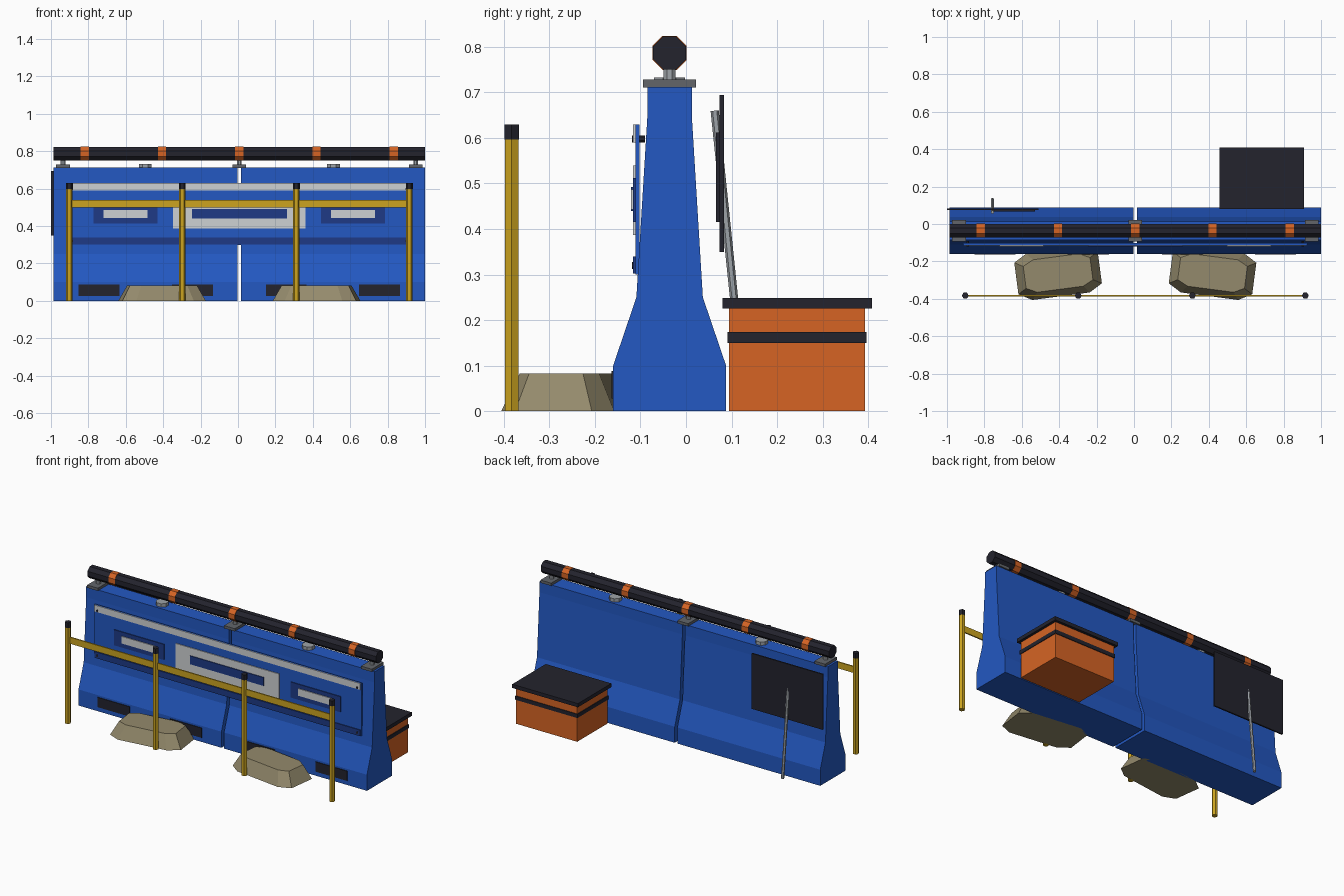
import bpy, bmesh, math
from mathutils import Vector, Matrix

if "Cube" in bpy.data.objects:
    bpy.data.objects.remove(bpy.data.objects["Cube"])

X0 = 0.007      # centre line of the barrier pair
YC = -0.036     # middle of the barrier in depth


def mat(name, r, g, b):
    m = bpy.data.materials.new(name)
    m.diffuse_color = [(c / 255 / 12.92 if c < 11 else ((c / 255 + 0.055) / 1.055) ** 2.4)
                       for c in (r, g, b)] + [1]
    m.use_nodes = True
    m.node_tree.nodes["Principled BSDF"].inputs["Base Color"].default_value = m.diffuse_color
    return m


BLUE = mat("barrier_blue", 35, 88, 194)
NAVY = mat("navy", 30, 58, 134)
WHITE = mat("off_white", 206, 209, 212)
BLACK = mat("charcoal", 35, 35, 45)
ORANGE = mat("orange", 214, 100, 36)
YELLOW = mat("ochre_yellow", 204, 164, 32)
SAND = mat("sand", 148, 138, 108)
GREY = mat("dark_grey", 98, 101, 106)
STEEL = mat("light_steel", 158, 163, 168)


def finish(bm, name, material):
    bmesh.ops.recalc_face_normals(bm, faces=bm.faces)
    me = bpy.data.meshes.new(name)
    bm.to_mesh(me)
    bm.free()
    me.materials.append(material)
    ob = bpy.data.objects.new(name, me)
    bpy.context.collection.objects.link(ob)
    return ob


def box(name, x, y, z, material):
    """Box from (min, max) pairs."""
    bm = bmesh.new()
    bmesh.ops.create_cube(bm, size=1)
    for v in bm.verts:
        v.co = [lo + (c + 0.5) * (hi - lo) for c, (lo, hi) in zip(v.co, (x, y, z))]
    return finish(bm, name, material)


def rod(name, a, b, r, sides, material, turn=0.0):
    """Prism with the given number of sides between two points."""
    a, b = Vector(a), Vector(b)
    d = b - a
    bm = bmesh.new()
    m = (Matrix.Translation((a + b) / 2) @ d.to_track_quat('Z', 'Y').to_matrix().to_4x4()
         @ Matrix.Rotation(turn, 4, 'Z'))
    bmesh.ops.create_cone(bm, cap_ends=True, segments=sides, radius1=r, radius2=r,
                          depth=d.length, matrix=m)
    return finish(bm, name, material)


def loft(name, rings, material):
    """Join two matching outlines and cap both ends."""
    bm = bmesh.new()
    a, b = [[bm.verts.new(p) for p in ring] for ring in rings]
    bm.faces.new(a)
    bm.faces.new(b)
    n = len(a)
    for i in range(n):
        bm.faces.new((a[i], a[(i + 1) % n], b[(i + 1) % n], b[i]))
    return finish(bm, name, material)


# Two barrier blocks with a narrow gap
half = [(0.124, 0), (0.124, 0.10), (0.073, 0.25), (0.049, 0.645), (0.049, 0.712)]
profile = [(YC - w, z) for w, z in half] + [(YC + w, z) for w, z in reversed(half)]
for side, x1, x2 in (("left", -0.993, -0.009), ("right", 0.009, 0.993)):
    loft(side + "_barrier", [[(X0 + x, y, z) for y, z in profile] for x in (x1, x2)], BLUE)

# Front sign panel with strips and plates
box("sign_panel", (X0 - 0.92, X0 + 0.92), (-0.111, -0.102), (0.30, 0.63), BLUE)
box("sign_top_strip", (X0 - 0.915, X0 + 0.915), (-0.116, -0.111), (0.59, 0.63), WHITE)
box("sign_bottom_strip", (X0 - 0.915, X0 + 0.915), (-0.116, -0.111), (0.302, 0.34), NAVY)
box("centre_plate", (X0 - 0.355, X0 + 0.355), (-0.116, -0.111), (0.387, 0.54), WHITE)
box("centre_plate_bar", (X0 - 0.254, X0 + 0.254), (-0.121, -0.116), (0.44, 0.492), NAVY)
for s, side in ((-1, "left"), (1, "right")):
    def span(a, b):
        return tuple(sorted((X0 + s * a, X0 + s * b)))
    box(side + "_plate", span(0.437, 0.78), (-0.116, -0.111), (0.415, 0.512), NAVY)
    box(side + "_plate_bar", span(0.49, 0.726), (-0.121, -0.116), (0.443, 0.487), WHITE)
    for z in (0.32, 0.598):
        rod(side + "_sign_bolt", (X0 + s * 0.895, -0.119, z), (X0 + s * 0.895, -0.09, z),
            0.008, 6, BLACK)
    # Forklift slots at the foot
    for a, b in ((0.142, 0.36), (0.64, 0.86)):
        box(side + "_foot_slot", span(a, b), (-0.164, -0.158), (0.027, 0.088), BLACK)
    # Lifting caps on top
    rod(side + "_lifting_cap", (X0 + s * 0.503, YC, 0.71), (X0 + s * 0.503, YC, 0.733),
        0.037, 8, STEEL, math.pi / 8)

    # Sandbags: tapered eight-sided blocks, turned a little
    outline = [(0.225, 0.085), (0.155, 0.125), (-0.155, 0.125), (-0.225, 0.085),
               (-0.225, -0.085), (-0.155, -0.125), (0.155, -0.125), (0.225, -0.085)]
    turn = Matrix.Rotation(-s * math.radians(7.5), 3, 'Z')
    mid = Vector((X0 + s * 0.413, -0.262, 0))
    loft(side + "_sandbag", [[mid + turn @ Vector((x * kx, y * ky, z)) for x, y in outline]
                             for kx, ky, z in ((1, 1, 0), (0.8, 0.7, 0.083))], SAND)

# Padded top rail, its bands and mounts
rod("top_rail", (X0 - 0.993, YC, 0.787), (X0 + 0.993, YC, 0.787), 0.039, 8, BLACK, math.pi / 8)
for i in range(-2, 3):
    x = X0 + i * 0.413
    rod("rail_band", (x - 0.022, YC, 0.787), (x + 0.022, YC, 0.787), 0.0405, 8, ORANGE, math.pi / 8)
for i in (-1, 0, 1):
    x = X0 + i * 0.943
    box("rail_mount_plate", (x - 0.037, x + 0.037), (YC - 0.058, YC + 0.058), (0.711, 0.728), GREY)
    rod("rail_mount_post", (x, YC, 0.725), (x, YC, 0.765), 0.014, 8, STEEL, math.pi / 8)

# Yellow fence in front
for d in (-0.909, -0.305, 0.305, 0.909):
    x = X0 + d
    post = rod("fence_post", (x, -0.383, 0), (x, -0.383, 0.597), 0.0175, 6, YELLOW)
    cap = rod("fence_post_cap", (x, -0.383, 0.597), (x, -0.383, 0.63), 0.0185, 6, BLACK)
    for ob in (post, cap):     # put a corner of the hexagon on each side
        xs = [v.co.x for v in ob.data.vertices]
        ys = [v.co.y for v in ob.data.vertices]
        if max(xs) - min(xs) < max(ys) - min(ys):
            c = Vector((x, -0.383, 0))
            ob.data.transform(Matrix.Translation(c) @ Matrix.Rotation(math.pi / 6, 4, 'Z')
                              @ Matrix.Translation(-c))
box("fence_rail", (X0 - 0.909, X0 + 0.909), (-0.387, -0.379), (0.498, 0.538), YELLOW)

# Storage chest behind
box("chest_body", (0.474, 0.894), (0.095, 0.393), (0, 0.226), ORANGE)
box("chest_belt", (0.470, 0.898), (0.091, 0.397), (0.15, 0.174), BLACK)
box("chest_lid", (0.458, 0.91), (0.08, 0.409), (0.225, 0.248), BLACK)

# Board leaning at the back with its prop
box("back_board", (-1.0, -0.51), (0.074, 0.083), (0.35, 0.695), BLACK)
box("board_backing", (-0.76, -0.53), (0.066, 0.074), (0.415, 0.612), BLACK)
rod("board_prop", (-0.757, 0.131, 0.001), (-0.757, 0.063, 0.66), 0.009, 6, STEEL)
